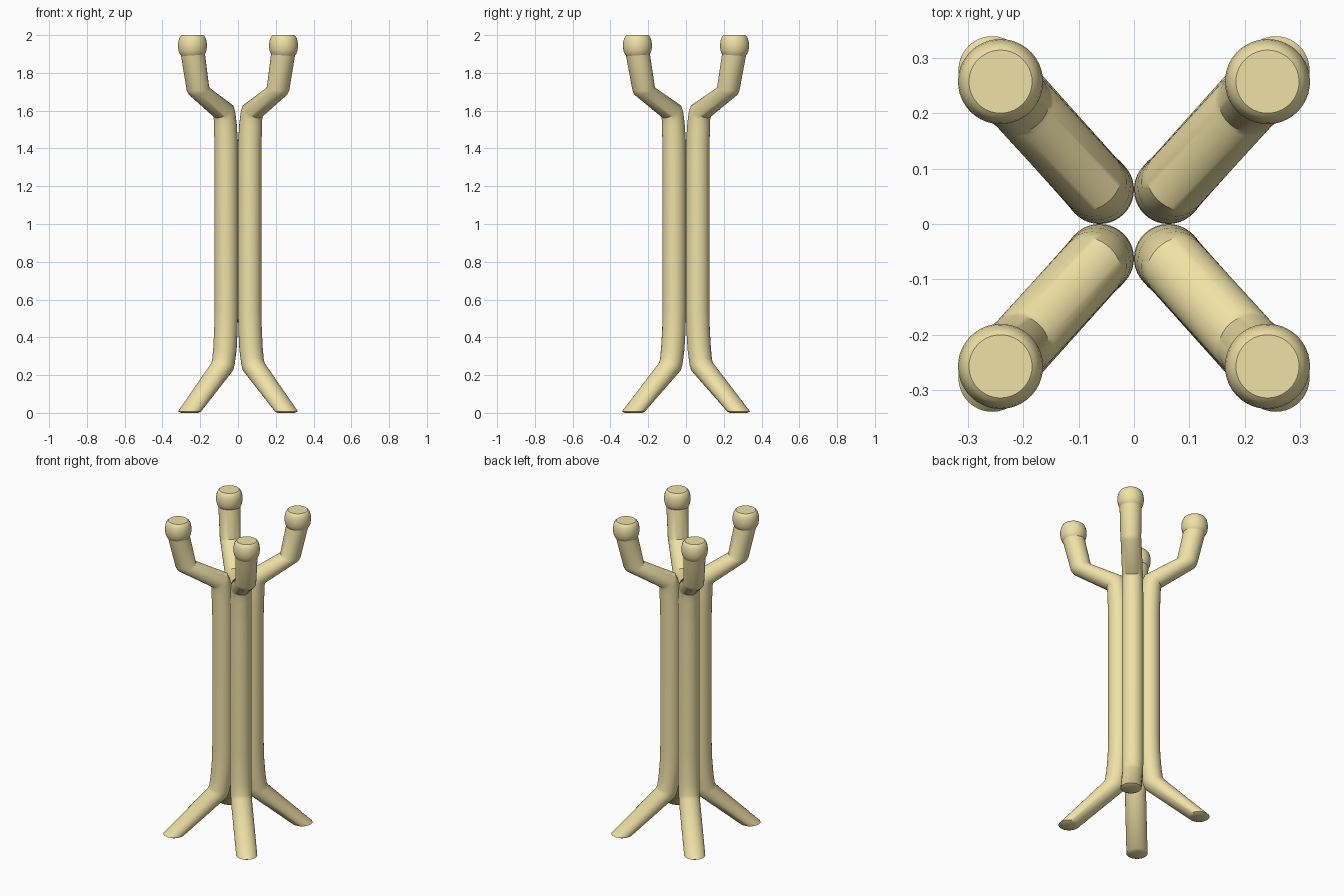
import bpy, bmesh, math
from mathutils import Vector

if "Cube" in bpy.data.objects:
    bpy.data.objects.remove(bpy.data.objects["Cube"])

N = 40
mat = bpy.data.materials.new("pale_wood")
mat.diffuse_color = (0.86, 0.75, 0.38, 1)
mat.use_nodes = True
mat.node_tree.nodes["Principled BSDF"].inputs["Base Color"].default_value = mat.diffuse_color
out = Vector((0.69, 0.724, 0)).normalized()   # outward splay direction
side = Vector((-out.y, out.x, 0))


def loft(name, rings):
    """Skin rings of (x, y, z, radius, outward tilt in degrees), capped."""
    bm = bmesh.new()
    loops = []
    for x, y, z, r, tilt in rings:
        t = math.radians(tilt)
        u = out * math.cos(t) - Vector((0, 0, math.sin(t)))
        loops.append([bm.verts.new(Vector((x, y, z)) + r * (
            u * math.cos(2 * math.pi * i / N) + side * math.sin(2 * math.pi * i / N)))
            for i in range(N)])
    for a, b in zip(loops, loops[1:]):
        for i in range(N):
            j = (i + 1) % N
            bm.faces.new((a[i], a[j], b[j], b[i]))
    bm.faces.new(loops[0][::-1])
    bm.faces.new(loops[-1])
    bmesh.ops.recalc_face_normals(bm, faces=bm.faces)
    me = bpy.data.meshes.new(name)
    bm.to_mesh(me)
    bm.free()
    me.materials.append(mat)
    ob = bpy.data.objects.new(name, me)
    bpy.context.collection.objects.link(ob)
    # four-way symmetry
    m = ob.modifiers.new("Mirror", 'MIRROR')
    m.use_axis = (True, True, False)
    m.use_mirror_merge = False
    bpy.ops.object.select_all(action='DESELECT')
    ob.select_set(True)
    bpy.context.view_layer.objects.active = ob
    bpy.ops.object.shade_smooth_by_angle(angle=math.radians(35))
    return ob


# Bent post: slanted foot, straight shaft, arm, upright tip
loft("bent_posts", [
    (0.256, 0.278, 0.000, 0.045, 0),
    (0.256, 0.278, 0.008, 0.061, 0),
    (0.083, 0.085, 0.245, 0.061, -25),
    (0.077, 0.078, 0.270, 0.061, -18),
    (0.069, 0.070, 0.340, 0.062, -7),
    (0.064, 0.064, 0.440, 0.062, -2),
    (0.062, 0.062, 0.550, 0.062, 0),
    (0.062, 0.062, 1.350, 0.062, 0),
    (0.063, 0.063, 1.440, 0.062, 3),
    (0.067, 0.067, 1.520, 0.061, 12),
    (0.071, 0.071, 1.570, 0.060, 25),
    (0.077, 0.078, 1.597, 0.060, 36),
    (0.204, 0.217, 1.702, 0.060, 20),
    (0.212, 0.224, 1.716, 0.060, 12),
    (0.239, 0.255, 1.900, 0.064, 2),
])

# Rounded knobs with flat tops
knob = [(1.885, 0.055), (1.900, 0.067), (1.915, 0.073), (1.932, 0.076), (1.950, 0.0768),
        (1.968, 0.0745), (1.984, 0.070), (1.994, 0.064), (2.000, 0.057)]
loft("end_knobs", [(0.241, 0.257, z, r, 0) for z, r in knob])
